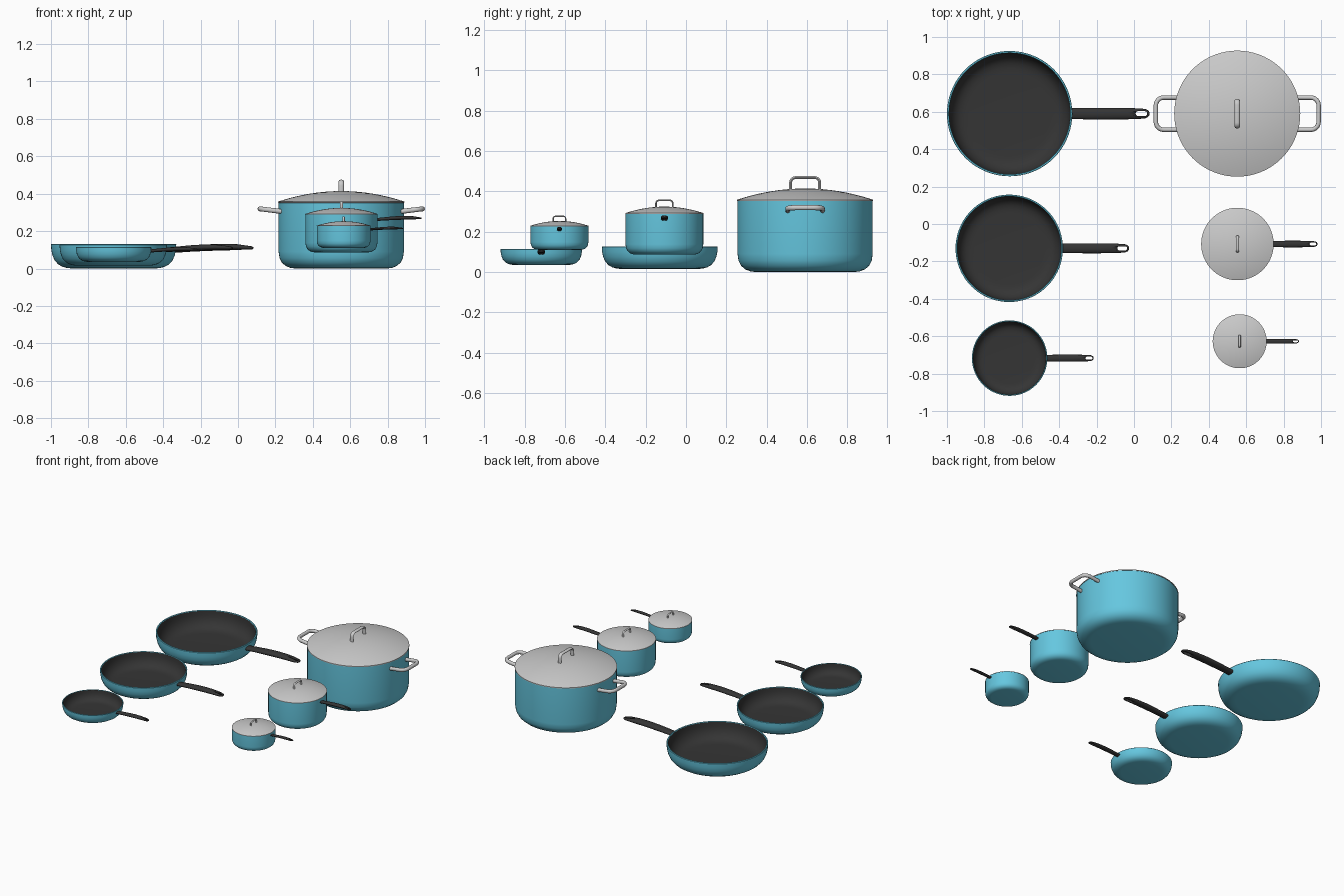
import bpy, bmesh
from math import sin, cos, pi, radians
from mathutils import Matrix, Vector

if "Cube" in bpy.data.objects:
    bpy.data.objects.remove(bpy.data.objects["Cube"])


def material(name, rgb):
    m = bpy.data.materials.new(name)
    m.diffuse_color = (*rgb, 1)
    m.use_nodes = True
    m.node_tree.nodes["Principled BSDF"].inputs["Base Color"].default_value = m.diffuse_color
    return m


TEAL = material("teal_enamel", (0.13, 0.57, 0.74))
DARK = material("dark_coating", (0.035, 0.035, 0.035))


def finish(name, bm, mat=None, angle=35):
    bmesh.ops.recalc_face_normals(bm, faces=bm.faces)
    me = bpy.data.meshes.new(name)
    bm.to_mesh(me)
    bm.free()
    ob = bpy.data.objects.new(name, me)
    bpy.context.collection.objects.link(ob)
    if mat:
        me.materials.append(mat)
    bpy.ops.object.select_all(action='DESELECT')
    ob.select_set(True)
    bpy.context.view_layer.objects.active = ob
    bpy.ops.object.shade_smooth_by_angle(angle=radians(angle))
    return ob


def place(ob, loc, s=1):
    ob.matrix_world = Matrix.Translation(loc) @ Matrix.Scale(s, 4)
    return ob


def lathe(name, profile, mat=None, n=72):
    bm = bmesh.new()
    vs = [bm.verts.new((r, 0, z)) for r, z in profile]
    es = [bm.edges.new(p) for p in zip(vs, vs[1:])]
    bmesh.ops.spin(bm, geom=vs + es, axis=(0, 0, 1), cent=(0, 0, 0),
                   angle=2 * pi, steps=n, use_duplicate=False)
    bmesh.ops.remove_doubles(bm, verts=bm.verts, dist=1e-5)
    return finish(name, bm, mat)


def loft(bm, rings):
    rows = [[bm.verts.new(p) for p in ring] for ring in rings]
    n = len(rows[0])
    for a, b in zip(rows, rows[1:]):
        for i in range(n):
            bm.faces.new((a[i], a[(i + 1) % n], b[(i + 1) % n], b[i]))
    bm.faces.new(rows[0])
    bm.faces.new(rows[-1])


def bracket(name, half, depth, corner, frame, ra, rb):
    """Rounded U of elliptical rod; ra in the U plane, rb across it."""
    pts = [((-half, 0), 0)]
    for k in range(7):
        a = k / 6 * pi / 2
        pts.append(((-half + corner - corner * cos(a), depth - corner + corner * sin(a)), a))
    pts += [((-u, v), pi - a) for (u, v), a in reversed(pts)]
    bm = bmesh.new()
    loft(bm, [[frame @ Vector((u - ra * cos(t) * cos(a), v + ra * cos(t) * sin(a), rb * sin(t)))
               for t in [2 * pi * j / 12 for j in range(12)]] for (u, v), a in pts])
    return finish(name, bm, None, 50)


def long_handle(name):
    """Gently arched grip with a hanging slot near the tip."""
    stations = [(-0.008, 0.098, 0.029, 0.014), (0.06, 0.104, 0.030, 0.015),
                (0.14, 0.110, 0.031, 0.017), (0.22, 0.114, 0.031, 0.018),
                (0.30, 0.115, 0.030, 0.017), (0.36, 0.113, 0.028, 0.014),
                (0.39, 0.111, 0.025, 0.011), (0.405, 0.110, 0.018, 0.008),
                (0.412, 0.110, 0.009, 0.004)]
    bm = bmesh.new()
    loft(bm, [[(x, w * cos(t), z + h * sin(t)) for t in [2 * pi * j / 24 for j in range(24)]]
              for x, z, w, h in stations])
    ob = finish(name, bm, DARK, 40)
    bm = bmesh.new()
    slot = [(0.37 + 0.0 + (0.018 if cos(t) > 0 else -0.018) + 0.013 * cos(t), 0.013 * sin(t))
            for t in [2 * pi * (j + 0.5) / 20 for j in range(20)]]
    loft(bm, [[(x, y, z) for x, y in slot] for z in (0.0, 0.2)])
    cutter = finish("slot_cutter", bm)
    cutter.hide_render = True
    mod = ob.modifiers.new("slot", 'BOOLEAN')
    mod.operation, mod.solver, mod.object = 'DIFFERENCE', 'EXACT', cutter
    bpy.context.view_layer.objects.active = ob
    bpy.ops.object.modifier_apply(modifier="slot")
    bpy.data.objects.remove(cutter)
    return ob


# Frying pans: shell, dark lining, handle
def pan(tag, x, y, z, s):
    shell = [(0, 0), (0.22, 0), (0.25, 0.003), (0.275, 0.010), (0.297, 0.023), (0.315, 0.043),
             (0.327, 0.070), (0.333, 0.098), (0.335, 0.128), (0.333, 0.131), (0.326, 0.131),
             (0.324, 0.128)]
    lining = [(0.324, 0.128), (0.322, 0.098), (0.316, 0.073), (0.305, 0.050), (0.289, 0.032),
              (0.270, 0.020), (0.245, 0.014), (0.22, 0.012), (0, 0.012)]
    place(lathe(tag + "_pan_shell", shell, TEAL), (x, y, z), s)
    place(lathe(tag + "_pan_lining", lining, DARK), (x, y, z), s)
    place(long_handle(tag + "_pan_handle"), (x + 0.335 * s, y, z), s)


# Lidded pots: body, domed lid, lid handle
def pot(tag, x, y, z, s, h):
    body = [(0, 0), (0.24, 0), (0.27, 0.003), (0.296, 0.013), (0.317, 0.031), (0.330, 0.056),
            (0.335, 0.09), (0.335, h), (0.325, h), (0.325, 0.09), (0.320, 0.062), (0.308, 0.038),
            (0.288, 0.021), (0.24, 0.012), (0, 0.012)]
    place(lathe(tag + "_pot_body", body, TEAL), (x, y, z), s)
    dome = [(0.337 * sin(k / 12 * pi / 2), 0) for k in range(13)]
    dome = [(r, h + 0.003 + 0.056 * (1 - (r / 0.337) ** 2)) for r, _ in dome]
    lid = dome + [(0.337, h - 0.003)] + [(r * 0.97, zz - 0.008) for r, zz in reversed(dome)]
    place(lathe(tag + "_pot_lid", lid), (x, y, z), s)
    frame = Matrix(((0, 0, 1, 0), (1, 0, 0, 0), (0, 1, 0, h + 0.045), (0, 0, 0, 1)))
    place(bracket(tag + "_lid_handle", 0.072, 0.068, 0.025, frame, 0.007, 0.0135), (x, y, z), s)


pan("large", -0.665, 0.59, 0, 1)
pan("medium", -0.667, -0.13, 0.015, 0.857)
pan("small", -0.665, -0.717, 0.035, 0.602)

pot("large", 0.552, 0.59, 0, 1, 0.355)
pot("medium", 0.553, -0.107, 0.086, 0.575, 0.355)
pot("small", 0.565, -0.627, 0.11, 0.428, 0.275)

# Long handles of the two saucepans
place(long_handle("medium_pot_handle"), (0.553 + 0.193, -0.107, 0.206), 0.57)
place(long_handle("small_pot_handle"), (0.565 + 0.143, -0.627, 0.168), 0.42)

# Side handles of the stock pot, tilted slightly upward
for name, turn in (("right_side_handle", 0), ("left_side_handle", pi)):
    base = Matrix(((0, 1, 0, 0), (-1, 0, 0, 0), (0, 0, 1, 0), (0, 0, 0, 1)))
    frame = (Matrix.Rotation(turn, 4, 'Z') @ Matrix.Translation((0.318, 0, 0.305))
             @ Matrix.Rotation(-0.12, 4, 'Y') @ base)
    place(bracket(name, 0.086, 0.118, 0.042, frame, 0.012, 0.013), (0.552, 0.59, 0))
